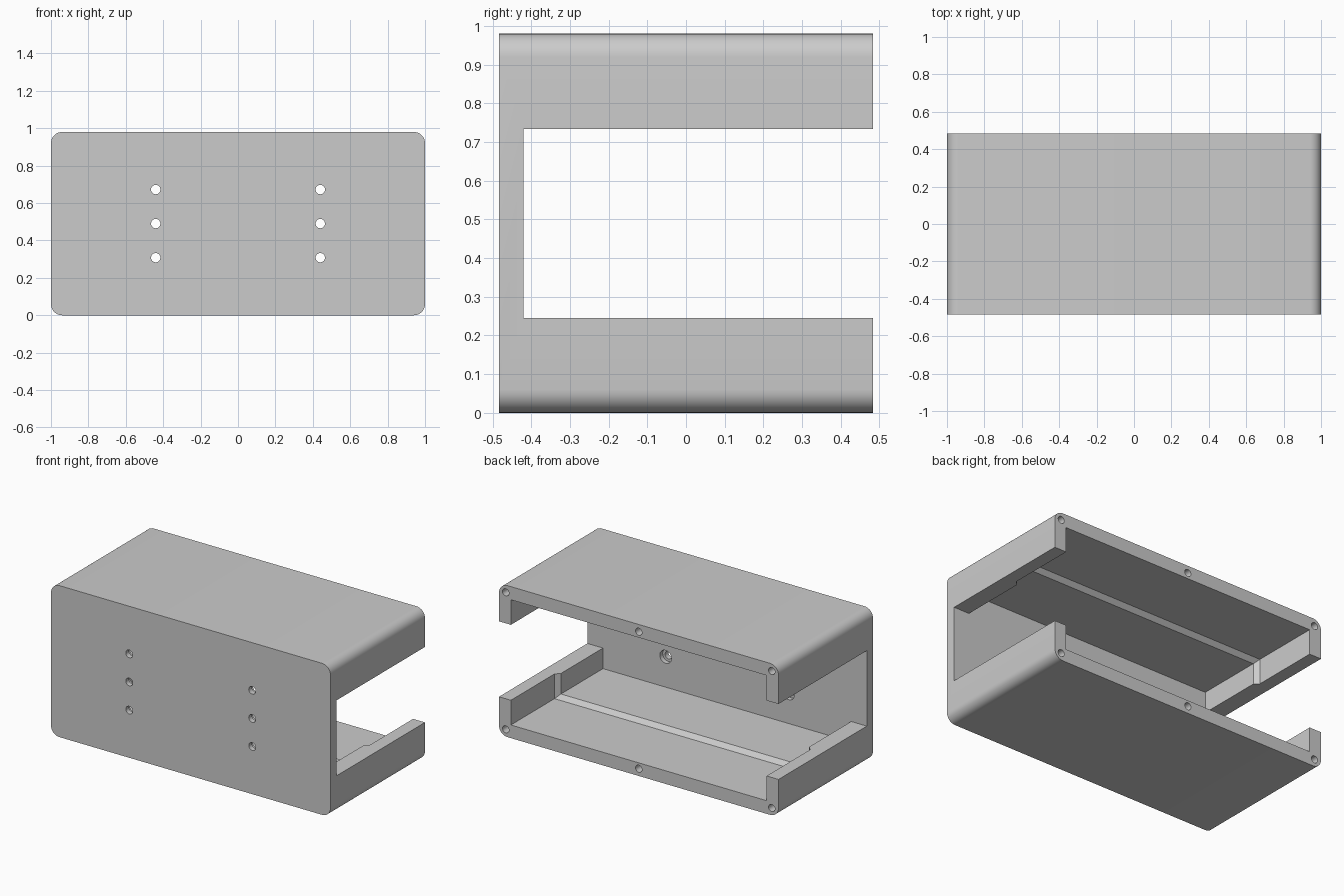
import bpy, bmesh, math
from mathutils import Matrix, Vector

if "Cube" in bpy.data.objects:
    bpy.data.objects.remove(bpy.data.objects["Cube"], do_unlink=True)

W, D, H = 2.0, 0.966, 0.98      # outer size
BACK = D / 2
FLOOR_Y = -0.42                 # inner face of the front plate
RIM, THICK = 0.085, 0.112       # wall thickness near the opening and deeper in
MID = H / 2

grey = bpy.data.materials.new("light_grey")
grey.use_nodes = True
colour = (0.6, 0.6, 0.6, 1)
grey.diffuse_color = colour
grey.node_tree.nodes["Principled BSDF"].inputs["Base Color"].default_value = colour


def finish(bm, name):
    bmesh.ops.recalc_face_normals(bm, faces=bm.faces)
    mesh = bpy.data.meshes.new(name)
    bm.to_mesh(mesh)
    bm.free()
    ob = bpy.data.objects.new(name, mesh)
    mesh.materials.append(grey)
    bpy.context.collection.objects.link(ob)
    return ob


def loft(name, sections):
    """Join equal-length loops of points into a capped solid."""
    bm = bmesh.new()
    rings = [[bm.verts.new(p) for p in s] for s in sections]
    n = len(rings[0])
    for a, b in zip(rings, rings[1:]):
        for i in range(n):
            j = (i + 1) % n
            bm.faces.new((a[i], a[j], b[j], b[i]))
    bm.faces.new(rings[0])
    bm.faces.new(rings[-1])
    return finish(bm, name)


def rect(y, wall):
    x, z = W / 2 - wall, MID - wall
    return [(sx * x, y, MID + sz * z) for sx, sz in ((-1, -1), (1, -1), (1, 1), (-1, 1))]


def rounded(y, r=0.06, steps=8):
    pts = []
    for k, (sx, sz) in enumerate(((1, 1), (-1, 1), (-1, -1), (1, -1))):
        for i in range(steps + 1):
            a = math.pi / 2 * (k + i / steps)
            pts.append((sx * (W / 2 - r) + r * math.cos(a), y,
                        MID + sz * (MID - r) + r * math.sin(a)))
    return pts


def drills(name, centres, r, y0, y1):
    """One cutter made of round bars running along y."""
    bm = bmesh.new()
    for x, z in centres:
        m = Matrix.Translation(Vector((x, (y0 + y1) / 2, z))) @ Matrix.Rotation(math.pi / 2, 4, 'X')
        bmesh.ops.create_cone(bm, cap_ends=True, segments=24, radius1=r, radius2=r,
                              depth=y1 - y0, matrix=m)
    return finish(bm, name)


# Outer shell with rounded long edges
body = loft("enclosure_body", [rounded(-BACK), rounded(BACK)])

# Cavity that narrows with a small chamfer halfway in
cavity = loft("cavity_cutter", [rect(FLOOR_Y, THICK), rect(0.01, THICK),
                                rect(0.037, RIM), rect(BACK + 0.1, RIM)])

# Window through both side walls, open to the back
bm = bmesh.new()
bmesh.ops.create_cube(bm, size=1, matrix=Matrix.Translation((0, FLOOR_Y + 0.5, 0.489))
                      @ Matrix.Diagonal((W + 0.2, 1, 0.488, 1)))
window = finish(bm, "side_window_cutter")

# Front mounting holes with inner counterbores, and back screw holes
mounts = [(x, z) for x in (-0.44, 0.44) for z in (0.308, 0.49, 0.672)]
screws = [(x, z) for x in (-0.952, 0, 0.952) for z in (0.047, H - 0.047)]
cutters = [
    cavity, window,
    drills("mount_hole_cutter", mounts, 0.025, -BACK - 0.1, FLOOR_Y + 0.1),
    drills("counterbore_cutter", mounts, 0.042, FLOOR_Y - 0.03, FLOOR_Y + 0.1),
    drills("screw_hole_cutter", screws, 0.023, BACK - 0.16, BACK + 0.1),
]

bpy.ops.object.select_all(action='DESELECT')
body.select_set(True)
bpy.context.view_layer.objects.active = body
for c in cutters:
    c.hide_render = True
    mod = body.modifiers.new(c.name, 'BOOLEAN')
    mod.operation = 'DIFFERENCE'
    mod.solver = 'EXACT'
    mod.object = c
    bpy.ops.object.modifier_apply(modifier=mod.name)
for c in cutters:
    bpy.data.objects.remove(c, do_unlink=True)

bpy.ops.object.shade_smooth_by_angle(angle=math.radians(30))
